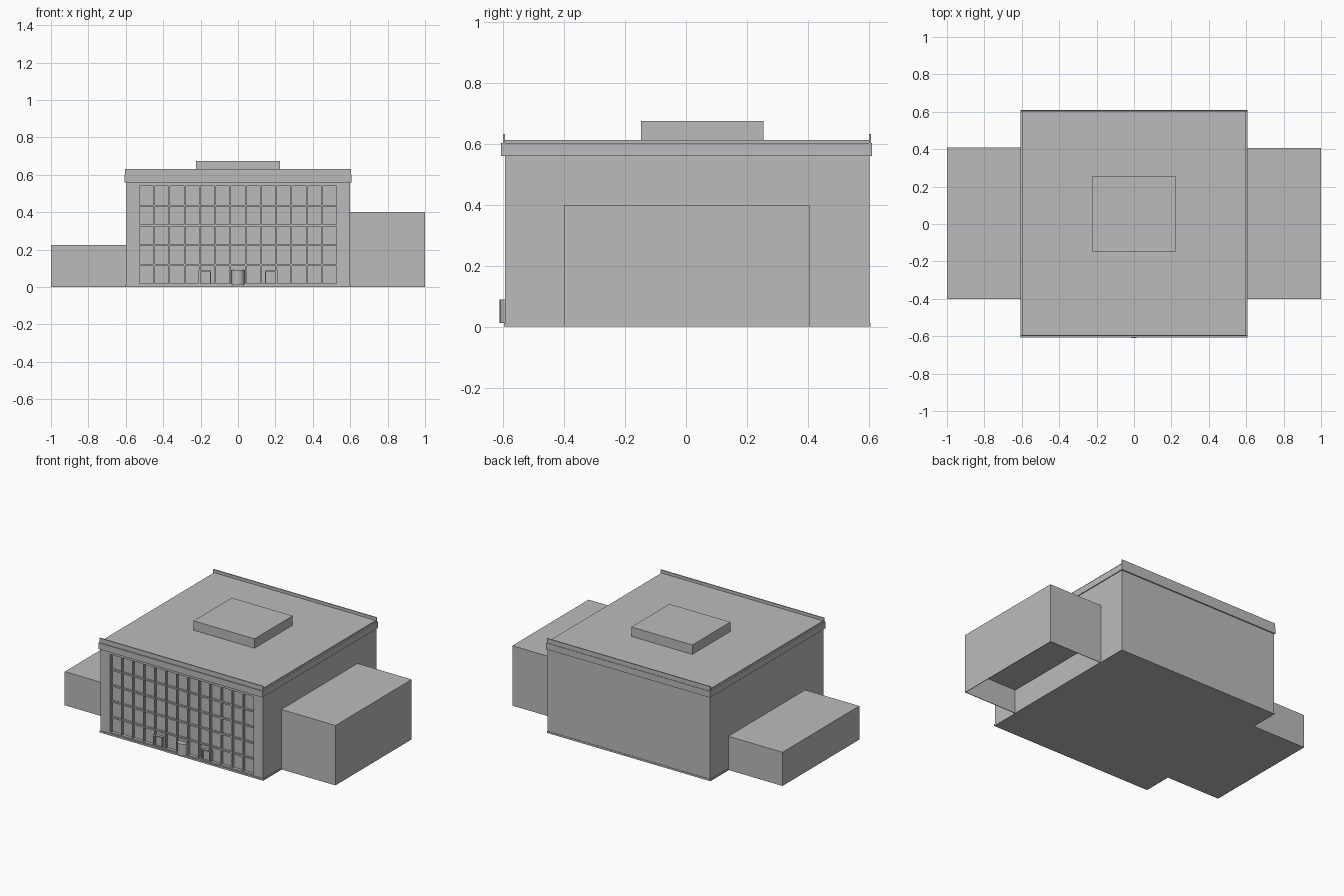
import bpy, bmesh
from mathutils import Vector

cube = bpy.data.objects.get("Cube")
if cube:
    bpy.data.objects.remove(cube)

GREY = bpy.data.materials.new("plain_grey")
GREY.use_nodes = True
GREY.diffuse_color = (0.5, 0.5, 0.5, 1)
GREY.node_tree.nodes["Principled BSDF"].inputs["Base Color"].default_value = (0.5, 0.5, 0.5, 1)


def finish(name, bm):
    bmesh.ops.recalc_face_normals(bm, faces=bm.faces)
    mesh = bpy.data.meshes.new(name)
    bm.to_mesh(mesh)
    bm.free()
    mesh.materials.append(GREY)
    obj = bpy.data.objects.new(name, mesh)
    bpy.context.scene.collection.objects.link(obj)
    return obj


def add_box(bm, x, y, z):
    verts = bmesh.ops.create_cube(bm, size=1)["verts"]
    for v in verts:
        v.co = Vector([lo + (c + 0.5) * (hi - lo) for c, (lo, hi) in zip(v.co, (x, y, z))])


def box(name, x, y, z):
    bm = bmesh.new()
    add_box(bm, x, y, z)
    return finish(name, bm)


def recessed_box(name, x, y, z, facing, bounds, depth):
    """Box with one face cut back; bounds limits the recess on the two other axes."""
    bm = bmesh.new()
    add_box(bm, x, y, z)
    bm.normal_update()
    face = max(bm.faces, key=lambda f: f.normal.dot(facing))
    mid = face.calc_center_median()
    bmesh.ops.inset_individual(bm, faces=[face], thickness=0.005)
    for v in face.verts:
        for axis, (lo, hi) in bounds.items():
            v.co[axis] = lo if v.co[axis] < mid[axis] else hi
    floor = bmesh.ops.extrude_discrete_faces(bm, faces=[face])["faces"][0]
    bmesh.ops.translate(bm, verts=floor.verts, vec=-facing * depth)
    return finish(name, bm)


# Main hall with the sunken front window wall
WIN_X, WIN_Z = 0.53, (0.012, 0.54)
FRONT, GLASS = -0.593, -0.573
recessed_box("main_hall", (-0.6, 0.6), (FRONT, 0.602), (0.012, 0.56),
             Vector((0, -1, 0)), {0: (-WIN_X, WIN_X), 2: (0.02, WIN_Z[1])}, FRONT * -1 + GLASS)
box("floor_slab", (-0.604, 0.604), (-0.597, 0.605), (0, 0.012))

# Roof edge, roof and raised plates at front and back
box("cornice", (-0.606, 0.606), (-0.607, 0.61), (0.56, 0.602))
box("roof", (-0.597, 0.597), (-0.597, 0.602), (0.602, 0.612))
for side, y in (("front", (-0.6, -0.593)), ("back", (0.6, 0.607))):
    box(side + "_parapet", (-0.603, 0.603), y, (0.602, 0.632))
box("roof_penthouse", (-0.225, 0.225), (-0.147, 0.255), (0.612, 0.675))

# Window bars
bm = bmesh.new()
bays, rows = 13, 5
for i in range(bays + 1):
    x = -WIN_X + 2 * WIN_X * i / bays
    add_box(bm, (x - 0.004, x + 0.004), (-0.59, GLASS), WIN_Z)
finish("window_mullions", bm)
bm = bmesh.new()
for i in range(1, rows):
    z = WIN_Z[0] + (WIN_Z[1] - WIN_Z[0]) * i / rows
    add_box(bm, (-WIN_X, WIN_X), (-0.585, GLASS), (z - 0.005, z + 0.005))
finish("window_transoms", bm)

# Entrances: a round drum in the middle, framed doors beside it
bm = bmesh.new()
drum = bmesh.ops.create_cone(bm, cap_ends=True, segments=24, radius1=0.036, radius2=0.036, depth=0.078)
bmesh.ops.translate(bm, verts=drum["verts"], vec=(0, -0.575, 0.051))
door = finish("revolving_door", bm)
bpy.context.view_layer.objects.active = door
door.select_set(True)
bpy.ops.object.shade_smooth_by_angle()
for side, cx in (("right", -0.18), ("left", 0.18)):
    recessed_box(side + "_door", (cx - 0.035, cx + 0.035), (-0.591, GLASS), (0.012, 0.088),
                 Vector((0, -1, 0)), {0: (cx - 0.029, cx + 0.029), 2: (0.016, 0.081)}, 0.01)

# Side wings; the tall one is hollow underneath
recessed_box("left_wing", (0.6, 1), (-0.4, 0.405), (0, 0.4),
             Vector((0, 0, -1)), {0: (0.606, 0.996), 1: (-0.396, 0.401)}, 0.16)
box("right_wing", (-1, -0.6), (-0.4, 0.41), (0, 0.225))
